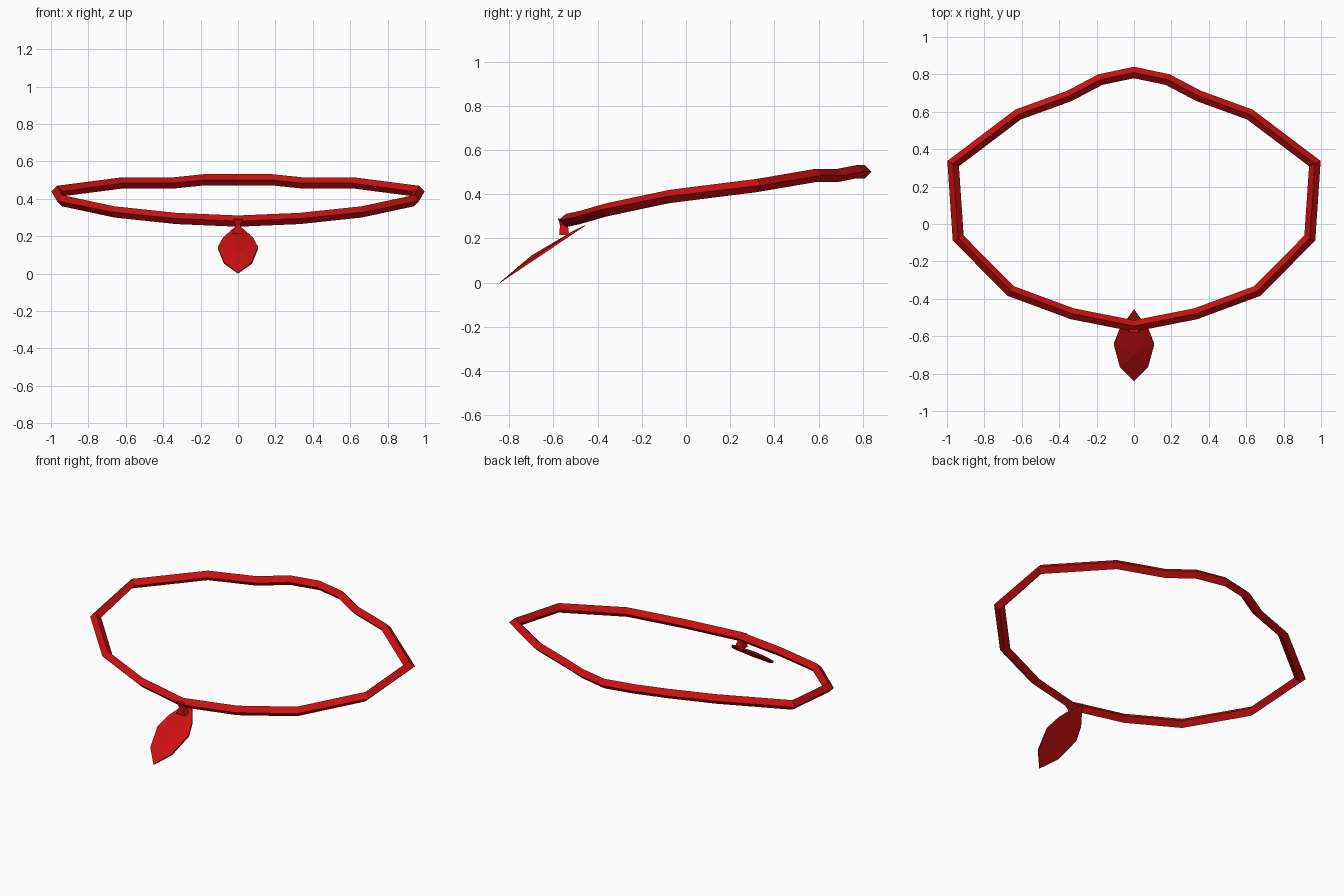
import bpy, bmesh
from mathutils import Vector

if "Cube" in bpy.data.objects:
    bpy.data.objects.remove(bpy.data.objects["Cube"])

red = bpy.data.materials.new("deep red")
red.diffuse_color = (0.6, 0.005, 0.006, 1)
red.use_nodes = True
red.node_tree.nodes["Principled BSDF"].inputs["Base Color"].default_value = red.diffuse_color


def make(name, bm):
    bmesh.ops.recalc_face_normals(bm, faces=bm.faces)
    me = bpy.data.meshes.new(name)
    bm.to_mesh(me)
    bm.free()
    me.materials.append(red)
    ob = bpy.data.objects.new(name, me)
    bpy.context.collection.objects.link(ob)
    return ob


def bridge(bm, a, b):
    n = len(a)
    for i in range(n):
        bm.faces.new((a[i], a[(i + 1) % n], b[(i + 1) % n], b[i]))


# Cord: a mitred diamond section swept along a mirrored closed path
half = [(0, -.545, .281), (.33, -.48, .295), (.66, -.358, .33),
        (.94, -.075, .39), (.967, .323, .44), (.62, .585, .485),
        (.345, .685, .485), (.18, .772, .502), (0, .81, .502)]
path = [Vector(p) for p in half + [(-x, y, z) for x, y, z in half[-2:0:-1]]]
R = .03
bm = bmesh.new()
sections = []
for i, p in enumerate(path):
    d0 = (p - path[i - 1]).xy.normalized()
    d1 = (path[(i + 1) % len(path)] - p).xy.normalized()
    t = (d0 + d1).normalized()
    side = Vector((t.y, -t.x, 0)) * (R / t.dot(d1))
    up = Vector((0, 0, R))
    sections.append([bm.verts.new(p + o) for o in (side, up, -side, -up)])
for i, s in enumerate(sections):
    bridge(bm, sections[i - 1], s)
make("cord", bm)

# Leaf pendant: sloping outline with a thin rim and a raised middle
edge = [(0, -.84), (.075, -.76), (.108, -.64), (.08, -.565), (.032, -.5), (0, -.455)]
edge += [(-x, y) for x, y in edge[-2:0:-1]]
slope = .67
normal = Vector((0, -slope, 1)).normalized()


def on_leaf(x, y, lift=0):
    return Vector((x, y, (y + .84) * slope)) + normal * lift


bm = bmesh.new()
under = [bm.verts.new(on_leaf(x, y)) for x, y in edge]
rim = [bm.verts.new(on_leaf(x, y, .003 if abs(x) < .01 else .011)) for x, y in edge]
bridge(bm, under, rim)
bm.faces.new(under)
peak = bm.verts.new(on_leaf(0, -.685, .024))
for i in range(len(rim)):
    bm.faces.new((rim[i - 1], rim[i], peak))
make("leaf_pendant", bm)

# Clasp: pinched four-sided link between cord and leaf
bm = bmesh.new()
rings = []
for z, rx, ry in ((.215, .03, .022), (.26, .012, .018), (.291, .025, .028)):
    rings.append([bm.verts.new((sx * rx, -.552 + sy * ry, z))
                  for sx, sy in ((1, 1), (-1, 1), (-1, -1), (1, -1))])
for a, b in zip(rings, rings[1:]):
    bridge(bm, a, b)
bm.faces.new(rings[0])
bm.faces.new(rings[-1])
make("clasp", bm)
